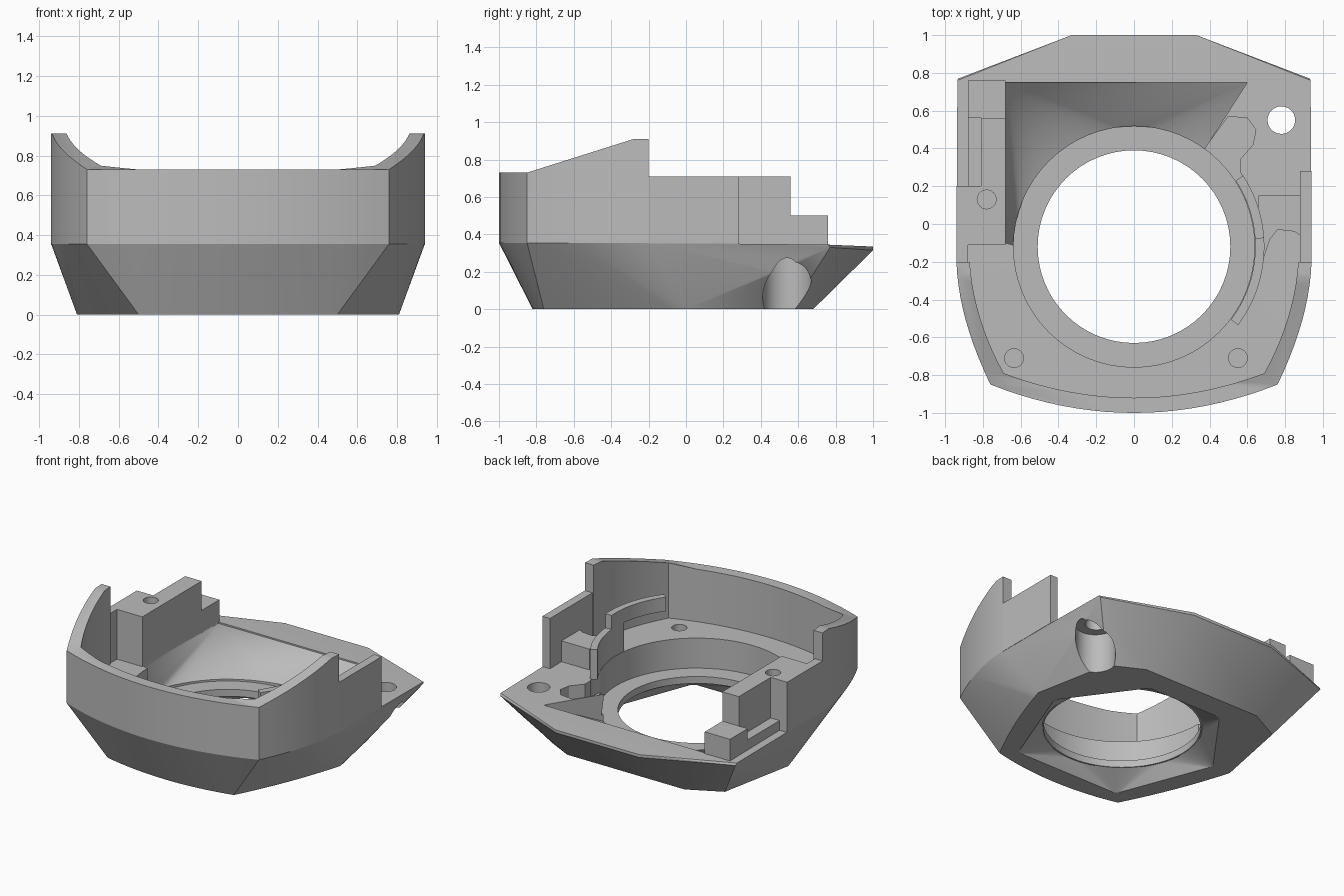
import bpy, bmesh
from math import sin, cos, radians, pi
from mathutils import Vector

cube = bpy.data.objects.get("Cube")
if cube:
    bpy.data.objects.remove(cube)

grey = bpy.data.materials.new("housing grey")
grey.use_nodes = True
tone = (0.5, 0.5, 0.5, 1)
grey.diffuse_color = tone
grey.node_tree.nodes["Principled BSDF"].inputs["Base Color"].default_value = tone


def finish(name, bm):
    bmesh.ops.recalc_face_normals(bm, faces=bm.faces)
    mesh = bpy.data.meshes.new(name)
    bm.to_mesh(mesh)
    bm.free()
    mesh.materials.append(grey)
    obj = bpy.data.objects.new(name, mesh)
    bpy.context.scene.collection.objects.link(obj)
    return obj


def hull(name, points):
    bm = bmesh.new()
    for p in points:
        bm.verts.new(p)
    bmesh.ops.convex_hull(bm, input=bm.verts)
    loose = [v for v in bm.verts if not v.link_faces]
    bmesh.ops.delete(bm, geom=loose, context='VERTS')
    bmesh.ops.dissolve_limit(bm, angle_limit=radians(0.5), verts=bm.verts, edges=bm.edges)
    return finish(name, bm)


def prism(name, outline, low, high):
    bm = bmesh.new()
    face = bm.faces.new([bm.verts.new((x, y, low)) for x, y in outline])
    ext = bmesh.ops.extrude_face_region(bm, geom=[face])
    top = [v for v in ext["geom"] if isinstance(v, bmesh.types.BMVert)]
    bmesh.ops.translate(bm, verts=top, vec=(0, 0, high - low))
    return finish(name, bm)


def box(name, x0, x1, y0, y1, z0, z1):
    return prism(name, [(x0, y0), (x1, y0), (x1, y1), (x0, y1)], z0, z1)


def arc(cx, cy, r, start, end, n):
    angles = [radians(start + (end - start) * i / n) for i in range(n + 1)]
    return [(cx + r * cos(a), cy + r * sin(a)) for a in angles]


def circle(cx, cy, r, n=64):
    return arc(cx, cy, r, 0, 360, n)[:-1]


def at(z, outline):
    return [(x, y, z) for x, y in outline]


def cut(obj, cutter):
    mod = obj.modifiers.new("cut", 'BOOLEAN')
    mod.operation, mod.solver, mod.object = 'DIFFERENCE', 'EXACT', cutter
    cutter.hide_render = True
    bpy.context.view_layer.update()
    result = obj.evaluated_get(bpy.context.evaluated_depsgraph_get())
    mesh = bpy.data.meshes.new_from_object(result)
    obj.modifiers.clear()
    obj.data = mesh
    bpy.data.objects.remove(cutter)


def bezier(a, b, c, n):
    a, b, c = Vector(a), Vector(b), Vector(c)
    pts = [a.lerp(b, i / n).lerp(b.lerp(c, i / n), i / n) for i in range(n + 1)]
    return [(p.x, p.y) for p in pts]


def bow(nose, corner, bend, end):
    """Symmetric front outline running from the -x end to the +x end."""
    front = bezier((0, nose), (corner[0] / 2, nose), corner, 10)
    half = front + bezier(corner, bend, end, 10)[1:]
    return [(-x, y) for x, y in reversed(half[1:])] + half


def both(points):
    return [(s * x, y, z) for x, y, z in points for s in (-1, 1)]


FLOOR = 0.355
CENTRE = -0.12

# Tapered lower body
outer = bow(-1, (0.76, -0.85), (0.93, -0.5), (0.94, -0.2))
bottom = bow(-0.82, (0.5, -0.76), (0.69, -0.4), (0.81, 0))
rear = both([(0.935, 0.76, 0.345), (0.93, 0.77, 0.33), (0.33, 1, 0.335), (0.33, 1, 0.315),
             (0.7, 0.56, 0), (0.465, 0.68, 0)])
body = hull("lower_body", at(FLOOR, outer) + at(0, bottom) + rear)

# Round recess, then the sloping rear funnel
cut(body, prism("recess_cutter", circle(0, CENTRE, 0.638), 0.14, 0.9))
mouth = [(-0.68, -0.1), (-0.68, 0.75), (0.6, 0.75), (0.37, 0.4)]
cut(body, hull("funnel_cutter", at(0.142, arc(0, CENTRE, 0.61, 54, 180, 40))
               + at(0.335, mouth) + at(0.9, mouth)))

# Central opening, flared below to follow the bottom outline
cut(body, prism("opening_cutter", circle(0, CENTRE, 0.51), -0.1, 0.5))
flare = both([(0.42, -0.68, -0.01), (0.68, 0, -0.01), (0.3, 0.52, -0.01)])
cut(body, hull("flare_cutter", flare + at(0.09, circle(0, CENTRE, 0.52))))

# Side pocket beside the funnel
pocket = [(0.36, 0.38), (0.5, 0.57), (0.6, 0.56), (0.645, 0.5), (0.63, 0.42),
          (0.56, 0.34), (0.56, 0.28), (0.6, 0.2), (0.58, 0.05), (0.5, 0.2)]
cut(body, prism("pocket_cutter", pocket, 0.2, 0.6))

# Rear mounting hole with counterbore, and floor screw holes
cut(body, prism("mount_cutter", circle(0.78, 0.55, 0.073, 32), -0.1, 0.6))
cut(body, prism("counterbore_cutter", circle(0.78, 0.54, 0.13, 40), -0.1, 0.28))
for x in (-0.635, 0.55):
    cut(body, prism("screw_cutter", circle(x, -0.71, 0.05, 24), 0.28, 0.6))

# Curved front wall with rising sides
inner = bow(-0.92, (0.69, -0.79), (0.85, -0.5), (0.87, -0.2))
wall = prism("front_wall", outer + inner[::-1], FLOOR, 0.91)
bm = bmesh.new()
profile = [(-1.2, 0.73), (-0.85, 0.73), (-0.28, 0.91), (-0.28, 1.2), (-1.2, 1.2)]
for side in (-1.2, 1.2):
    bm.faces.new([bm.verts.new((side, y, z)) for y, z in profile])
bmesh.ops.bridge_loops(bm, edges=bm.edges[:])
cut(wall, finish("slope_cutter", bm))

# Side walls behind the peaks
box("left_side_wall", 0.88, 0.94, -0.2, 0.28, 0.35, 0.71)
box("right_side_wall", -0.94, -0.88, -0.2, 0.2, 0.35, 0.71)

# Right side screw block, slab and low step
block = box("right_screw_block", -0.88, -0.73, -0.11, 0.2, 0.345, 0.71)
cut(block, prism("block_hole_cutter", circle(-0.78, 0.13, 0.05, 24), 0.5, 0.8))
box("right_slab", -0.81, -0.68, 0.2, 0.56, 0.34, 0.71)
box("right_slab_front", -0.73, -0.68, -0.11, 0.2, 0.34, 0.71)
box("right_low_step", -0.88, -0.68, 0.56, 0.76, 0.335, 0.5)
box("right_rail", -0.88, -0.81, 0.2, 0.56, 0.34, 0.42)

# Left side shelf, curved ring wall and overhanging bar
shelf = [(0.66, 0.15), (0.88, 0.15), (0.88, -0.06), (0.85, -0.04), (0.76, -0.03),
         (0.72, -0.08), (0.68, -0.2), (0.65, -0.2)]
prism("left_shelf", shelf, 0.345, 0.5)


def curved_bar(name, start, end, low, high):
    near, far = (arc(0, CENTRE, r, start, end, 16) for r in (0.642, 0.69))
    prism(name, near + far[::-1], low, high)


curved_bar("left_ring_wall", -8, 33, 0.345, 0.56)
curved_bar("left_bar", -37, 4, 0.56, 0.66)

# Smooth curved faces, crisp edges
bpy.ops.object.select_all(action='DESELECT')
for obj in bpy.context.scene.objects:
    if obj.type == 'MESH':
        obj.select_set(True)
        bpy.context.view_layer.objects.active = obj
bpy.ops.object.shade_smooth_by_angle(angle=radians(22))
